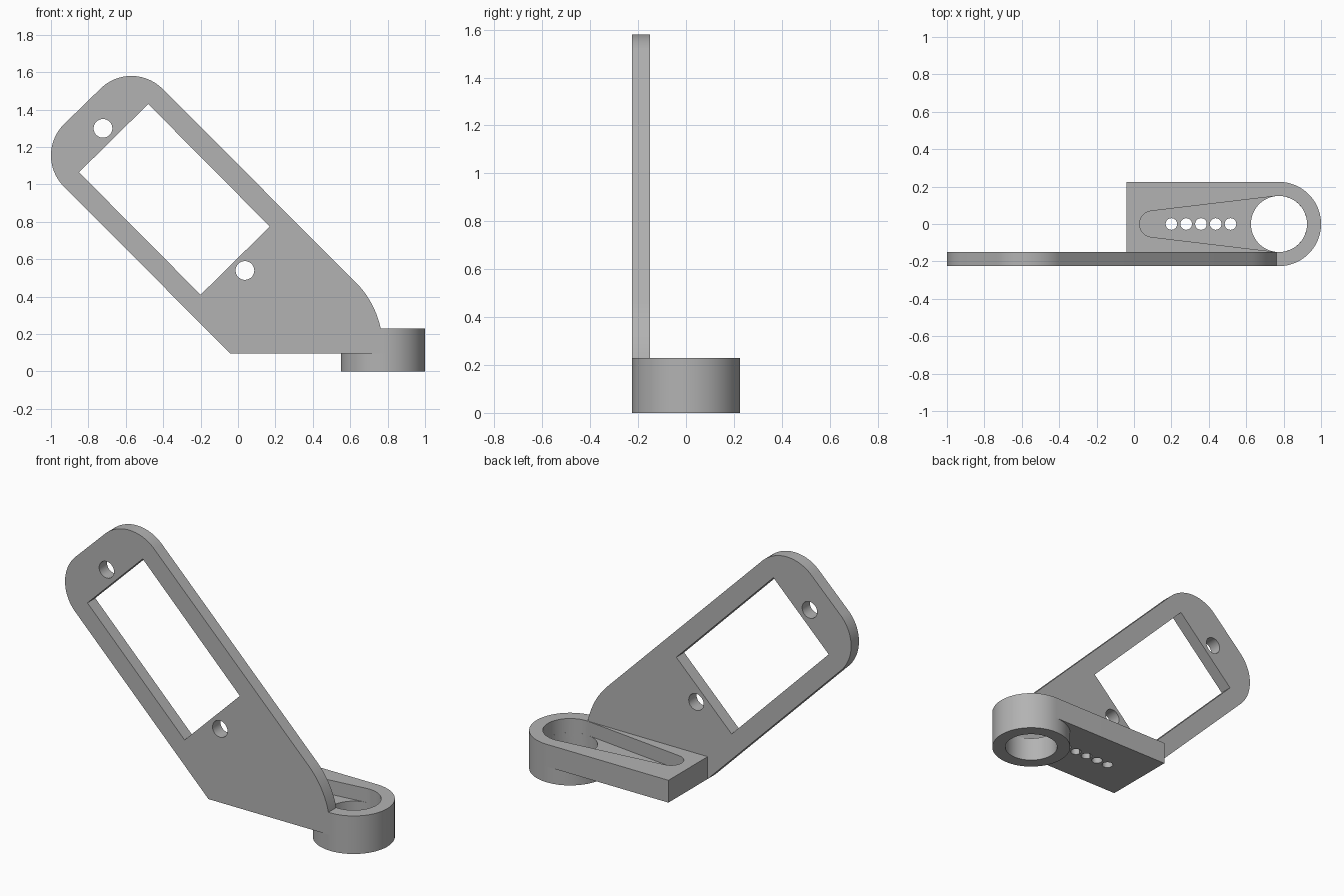
import bpy, bmesh, math
from mathutils import Vector

cube = bpy.data.objects.get("Cube")
if cube:
    bpy.data.objects.remove(cube, do_unlink=True)

grey = bpy.data.materials.new("plain grey")
grey.use_nodes = True
colour = (0.45, 0.45, 0.45, 1)
grey.diffuse_color = colour
grey.node_tree.nodes["Principled BSDF"].inputs["Base Color"].default_value = colour


def arc(cx, cy, r, start, end, steps=24):
    """Points along an arc, angles in degrees."""
    angles = [math.radians(start + (end - start) * i / steps) for i in range(steps + 1)]
    return [(cx + r * math.cos(a), cy + r * math.sin(a)) for a in angles]


def circle(cx, cy, r, steps=48):
    return arc(cx, cy, r, 0, 360, steps)[:-1]


def prism(name, outline, low, high, upright=False):
    """Extrude an outline along z, or along y when upright."""
    bm = bmesh.new()
    place = (lambda p, d: (p[0], d, p[1])) if upright else (lambda p, d: (p[0], p[1], d))
    face = bm.faces.new([bm.verts.new(place(p, low)) for p in outline])
    grown = bmesh.ops.extrude_face_region(bm, geom=[face])["geom"]
    shift = Vector(place((0, 0), high - low))
    bmesh.ops.translate(bm, vec=shift, verts=[g for g in grown if isinstance(g, bmesh.types.BMVert)])
    bmesh.ops.recalc_face_normals(bm, faces=bm.faces)
    mesh = bpy.data.meshes.new(name)
    bm.to_mesh(mesh)
    bm.free()
    mesh.materials.append(grey)
    obj = bpy.data.objects.new(name, mesh)
    bpy.context.collection.objects.link(obj)
    return obj


def cut(obj, outlines, low, high, upright=False):
    """Subtract extruded outlines from a part."""
    bpy.context.view_layer.objects.active = obj
    for outline in outlines:
        cutter = prism("cutter", outline, low, high, upright)
        cutter.hide_render = True
        mod = obj.modifiers.new("opening", "BOOLEAN")
        mod.operation, mod.solver, mod.object = "DIFFERENCE", "EXACT", cutter
        bpy.ops.object.modifier_apply(modifier=mod.name)
        bpy.data.objects.remove(cutter, do_unlink=True)


def smooth(obj):
    bpy.ops.object.select_all(action="DESELECT")
    obj.select_set(True)
    bpy.context.view_layer.objects.active = obj
    bpy.ops.object.shade_smooth_by_angle(angle=math.radians(30))


HUB_X, HUB_R, BORE_R = 0.775, 0.225, 0.15
ARM_LOW, ARM_FLOOR, ARM_TOP = 0.095, 0.145, 0.23

# Slanted mounting plate with a window and two screw holes
plate_outline = ([(-0.04, ARM_LOW), (0.77, ARM_LOW)]
                 + arc(0.283, 0.13, 0.49, 0, 45)
                 + arc(-0.57, 1.345, 0.235, 45, 135)
                 + arc(-0.765, 1.155, 0.235, 135, 225))
plate = prism("mounting_plate", plate_outline, -0.225, -0.15, True)
window = [(-0.48, 1.43), (0.17, 0.775), (-0.2, 0.41), (-0.85, 1.065)]
cut(plate, [window, circle(-0.722, 1.3, 0.05), circle(0.037, 0.54, 0.05)], -0.4, 0, True)

# Horizontal arm with a rounded end
arm_outline = [(-0.04, -HUB_R)] + arc(HUB_X, 0, HUB_R, -90, 90, 48) + [(-0.04, HUB_R)]
arm = prism("arm", arm_outline, ARM_LOW, ARM_TOP)

# Tapered pocket in the arm, then the bore and the row of small holes
tip_x, tip_r = 0.1, 0.07
lean = 90 + math.degrees(math.asin((BORE_R - tip_r) / (HUB_X - tip_x)))
pocket = arc(HUB_X, 0, BORE_R, -lean, lean, 48) + arc(tip_x, 0, tip_r, lean, 360 - lean)
cut(arm, [pocket], ARM_FLOOR, 0.4)
cut(arm, [circle(HUB_X, 0, BORE_R)], 0, 0.2)
cut(arm, [circle(0.2 + 0.079 * i, 0, 0.031, 32) for i in range(5)], 0, 0.2)

# Round hub below the arm
hub = prism("hub", circle(HUB_X, 0, HUB_R, 96), 0, ARM_LOW)
cut(hub, [circle(HUB_X, 0, BORE_R)], -0.1, 0.2)

for part in (plate, arm, hub):
    smooth(part)
